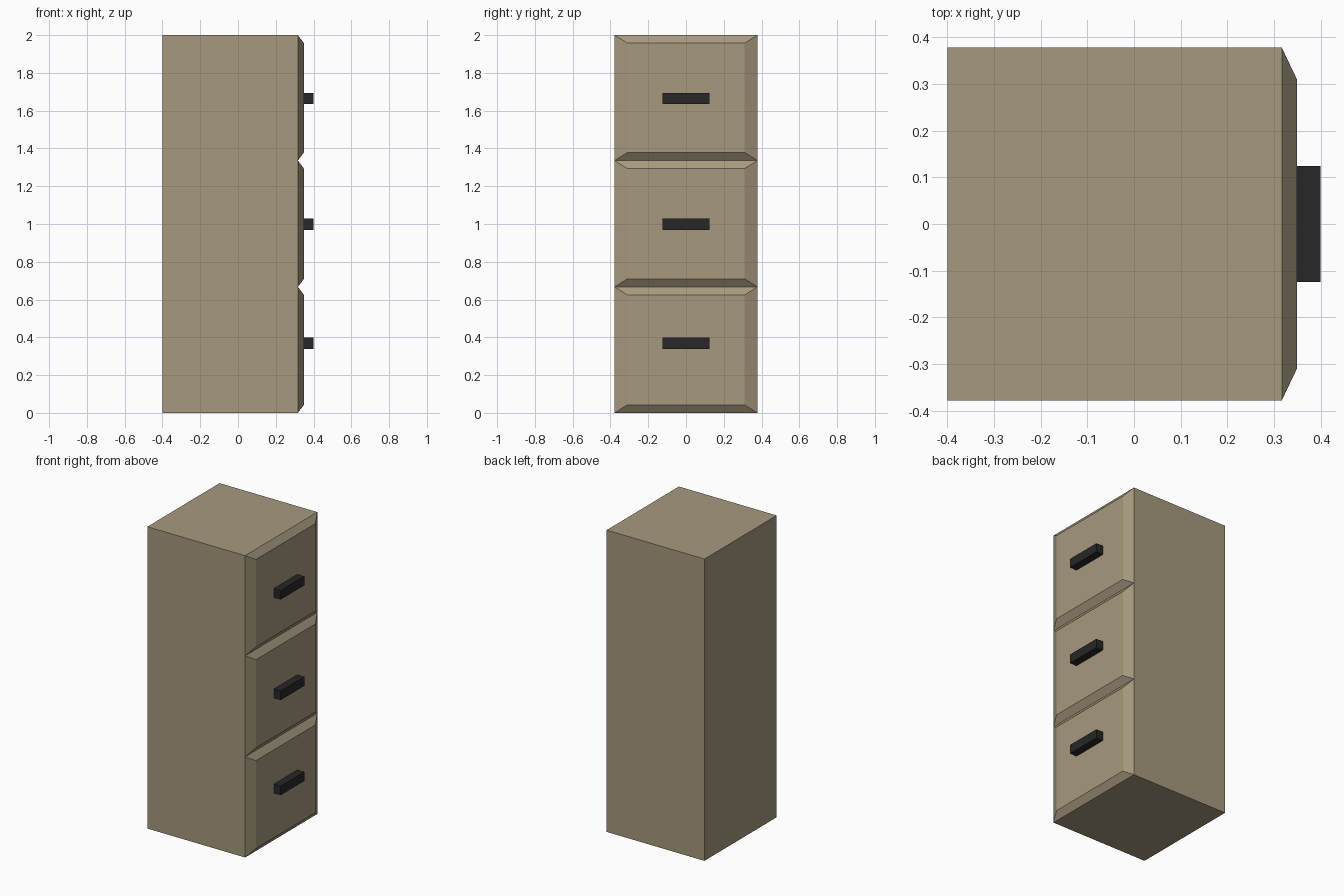
import bpy, bmesh
from mathutils import Matrix, Vector

if "Cube" in bpy.data.objects:
    bpy.data.objects.remove(bpy.data.objects["Cube"])

BACK, FRONT, PANEL, GRIP = -0.4, 0.317, 0.349, 0.4
HALF_W, HEIGHT = 0.378, 2.0
SEAMS = (0.667, 1.336)
HANDLE_Z = (0.368, 0.998, 1.664)


def material(name, color):
    m = bpy.data.materials.new(name)
    m.diffuse_color = (*color, 1)
    m.use_nodes = True
    m.node_tree.nodes["Principled BSDF"].inputs["Base Color"].default_value = m.diffuse_color
    return m


def box_bmesh(lo, hi):
    lo, hi = Vector(lo), Vector(hi)
    bm = bmesh.new()
    bmesh.ops.create_cube(bm, size=1, matrix=Matrix.Translation((lo + hi) / 2)
                          @ Matrix.Diagonal((*(hi - lo), 1)))
    return bm


def finish(bm, name, mat):
    mesh = bpy.data.meshes.new(name)
    bm.to_mesh(mesh)
    bm.free()
    mesh.materials.append(mat)
    obj = bpy.data.objects.new(name, mesh)
    bpy.context.collection.objects.link(obj)


tan = material("tan_paint", (0.38, 0.32, 0.21))
black = material("black_grip", (0.02, 0.02, 0.021))

# Cabinet body: front split at the seams, each drawer face raised with a bevelled rim
bm = box_bmesh((BACK, -HALF_W, 0), (FRONT, HALF_W, HEIGHT))
for z in SEAMS:
    bmesh.ops.bisect_plane(bm, geom=bm.verts[:] + bm.edges[:] + bm.faces[:],
                           plane_co=(0, 0, z), plane_no=(0, 0, 1))
bm.normal_update()
fronts = [f for f in bm.faces if f.normal.x > 0.9]
bmesh.ops.inset_individual(bm, faces=fronts, thickness=0.06)
for face in fronts:
    for v in face.verts:
        v.co.x = PANEL
        v.co.y = 0.311 if v.co.y > 0 else -0.311
finish(bm, "cabinet_with_drawer_fronts", tan)

# Drawer handles
for i, z in enumerate(HANDLE_Z):
    bm = box_bmesh((PANEL, -0.124, z - 0.03), (GRIP, 0.124, z + 0.03))
    finish(bm, f"drawer_handle_{i + 1}", black)
